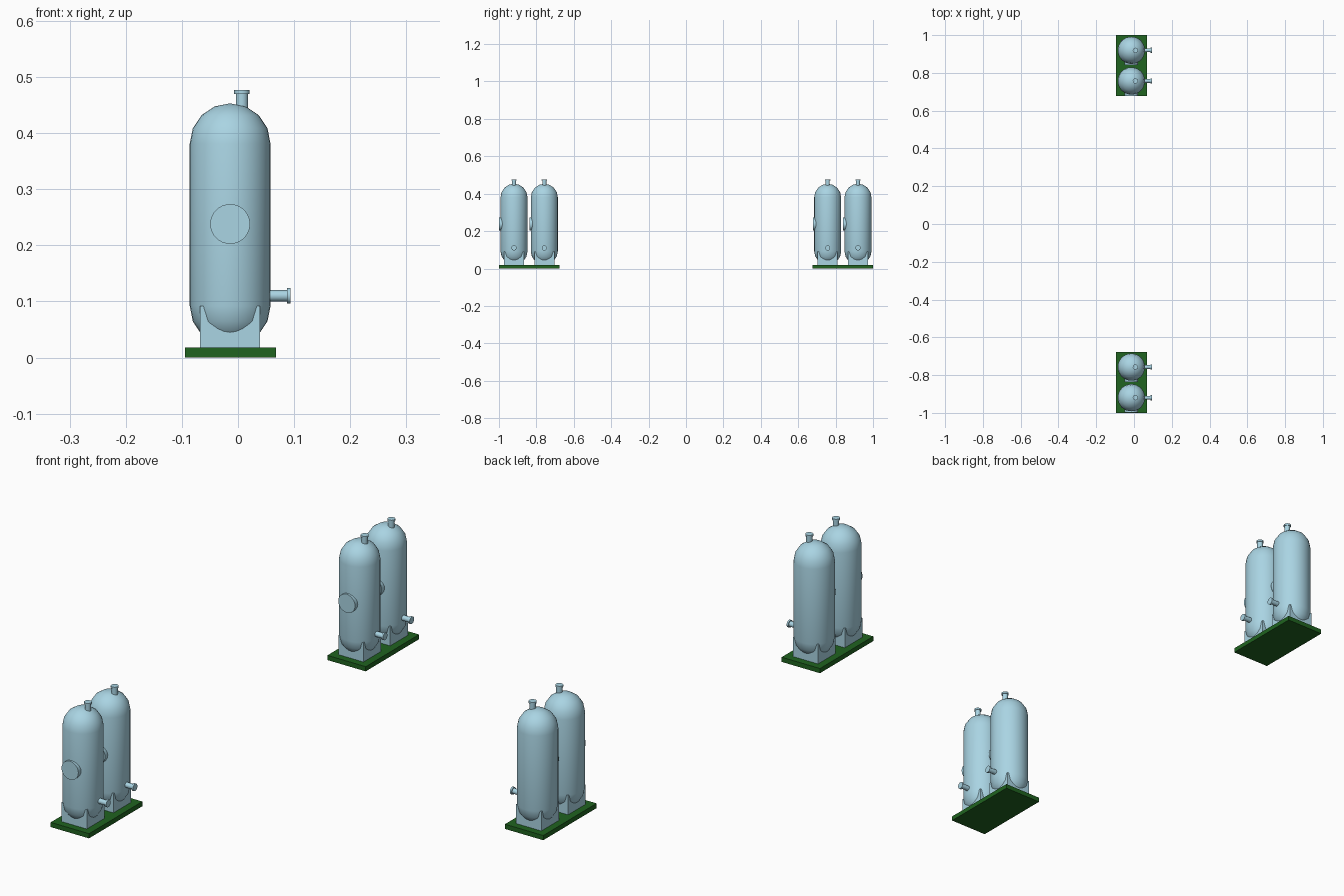
import bpy, math

if "Cube" in bpy.data.objects:
    bpy.data.objects.remove(bpy.data.objects["Cube"])

X0 = -0.014      # tank axis x
R = 0.072        # tank radius
Z_LOW, Z_HIGH = 0.092, 0.381


def material(name, rgb):
    m = bpy.data.materials.new(name)
    m.diffuse_color = (*rgb, 1)
    m.use_nodes = True
    m.node_tree.nodes["Principled BSDF"].inputs["Base Color"].default_value = m.diffuse_color
    return m


BLUE = material("pale_blue", (0.40, 0.66, 0.77))
GREEN = material("dark_green", (0.014, 0.125, 0.014))


def finish(name, mat, smooth=False):
    o = bpy.context.object
    o.name = name
    o.data.materials.append(mat)
    if smooth:
        bpy.ops.object.shade_smooth_by_angle(angle=math.radians(35))
    return o


def box(name, mat, x, y, z):
    """Box from (low, high) ranges on each axis."""
    bpy.ops.mesh.primitive_cube_add(size=1, location=[sum(r) / 2 for r in (x, y, z)])
    o = bpy.context.object
    o.scale = [r[1] - r[0] for r in (x, y, z)]
    bpy.ops.object.transform_apply(location=False, rotation=False)
    return finish(name, mat)


def rod(name, r, depth, loc, rot=(0, 0, 0), verts=24):
    bpy.ops.mesh.primitive_cylinder_add(vertices=verts, radius=r, depth=depth,
                                        location=loc, rotation=rot)
    return finish(name, BLUE, True)


def vessel(name, y):
    """Capsule: a sphere whose halves are pulled apart."""
    bpy.ops.mesh.primitive_uv_sphere_add(segments=32, ring_count=9, radius=R,
                                         location=(X0, y, 0))
    o = bpy.context.object
    rings = 4
    vs = o.data.vertices
    # nine bands: the middle one becomes the straight wall, the rest the domes
    for v in vs:
        lat = math.asin(max(-1, min(1, v.co.z / R)))
        k = round((abs(lat) / math.pi * 9) - 0.5)
        a = k / rings * math.pi / 2
        phi = math.atan2(v.co.y, v.co.x)
        rad = R * math.cos(a)
        top = v.co.z > 0
        v.co = (rad * math.cos(phi), rad * math.sin(phi),
                Z_HIGH + R * math.sin(a) if top else Z_LOW - R * math.sin(a))
    return finish(name, BLUE, True)


def tank(tag, y):
    vessel("vessel_" + tag, y)
    # square support skirt, pierced by the lower dome
    h = 0.0535
    box("support_" + tag, BLUE, (X0 - h, X0 + h), (y - h, y + h), (0.018, 0.092))
    # top outlet
    rod("top_pipe_" + tag, 0.011, 0.06, (0.007, y, 0.442))
    rod("top_flange_" + tag, 0.0138, 0.007, (0.007, y, 0.4735))
    # side outlet
    side = (0, math.pi / 2, 0)
    rod("side_pipe_" + tag, 0.010, 0.046, (0.064, y, 0.11), side)
    rod("side_flange_" + tag, 0.0138, 0.007, (0.0905, y, 0.11), side)
    # round front hatch
    rod("hatch_" + tag, 0.0355, 0.03, (X0, y - 0.064, 0.238),
        (math.pi / 2, 0, 0), 32)


for side_name, cy in (("front", -0.8385), ("back", 0.8385)):
    box("base_" + side_name, GREEN, (-0.0945, 0.068), (cy - 0.1615, cy + 0.1615), (0, 0.018))
    for i, dy in enumerate((-0.081, 0.081)):
        tank(f"{side_name}_{i + 1}", cy + dy)
